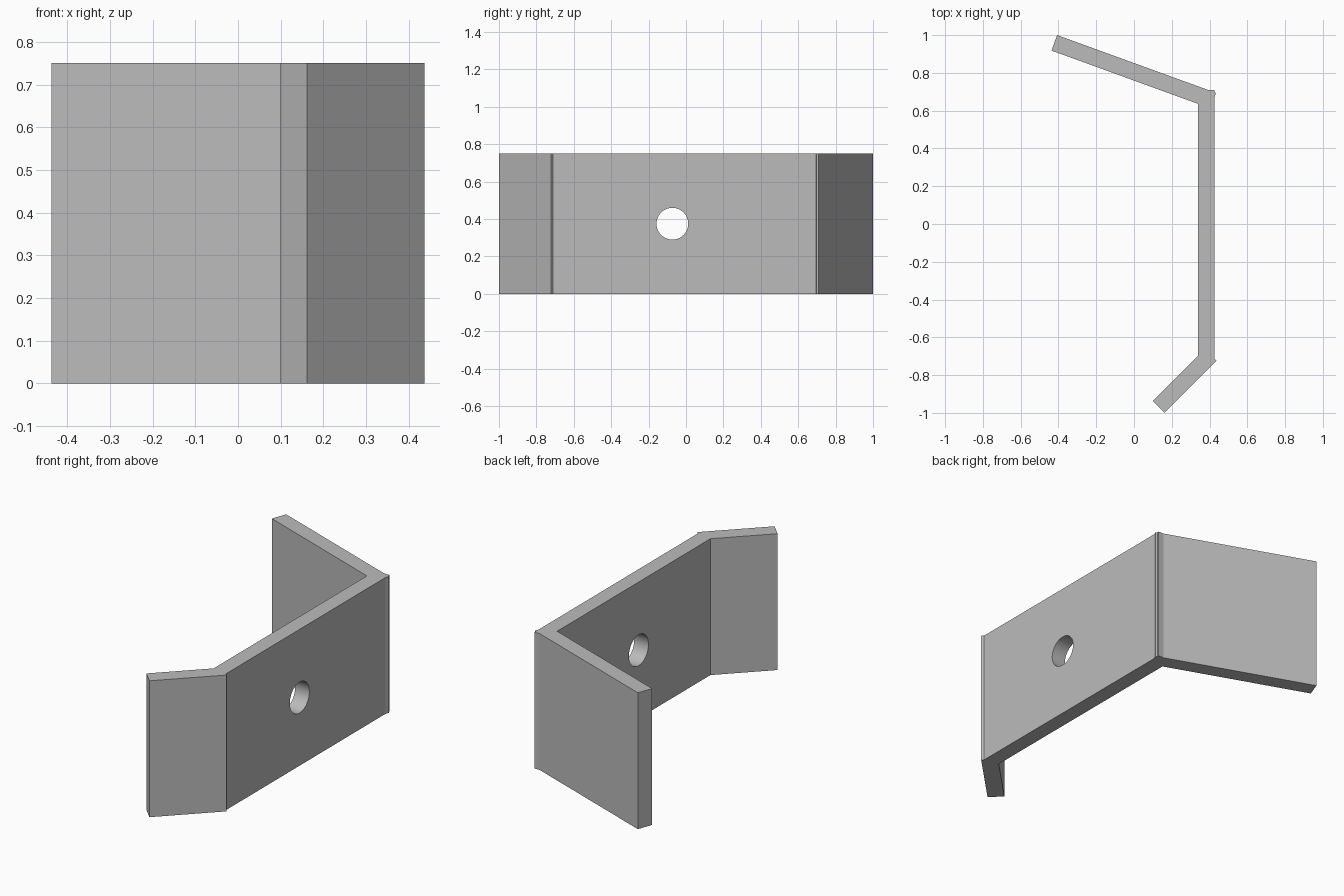
import bpy, bmesh, math

HEIGHT = 0.75

cube = bpy.data.objects.get("Cube")
if cube:
    bpy.data.objects.remove(cube, do_unlink=True)

# Plain grey metal
grey = bpy.data.materials.new("grey_metal")
grey.use_nodes = True
colour = (0.5, 0.5, 0.5, 1)
grey.diffuse_color = colour
grey.node_tree.nodes["Principled BSDF"].inputs["Base Color"].default_value = colour

# Bent strip outline seen from above: long wing, back plate, short wing
profile = [
    (-0.437, 0.918), (0.339, 0.636), (0.339, -0.696), (0.099, -0.937),
    (0.161, -1.0), (0.437, -0.723), (0.426, -0.712),
    (0.426, 0.672), (0.434, 0.694), (0.426, 0.697),
    (0.426, 0.709), (0.394, 0.709), (-0.407, 1.0),
]
bm = bmesh.new()
base = bm.faces.new([bm.verts.new((x, y, 0)) for x, y in profile])
top = bmesh.ops.extrude_face_region(bm, geom=[base])["geom"]
bmesh.ops.translate(bm, vec=(0, 0, HEIGHT),
                    verts=[v for v in top if isinstance(v, bmesh.types.BMVert)])
bmesh.ops.recalc_face_normals(bm, faces=bm.faces)
mesh = bpy.data.meshes.new("bent_bracket")
bm.to_mesh(mesh)
bm.free()
mesh.materials.append(grey)
bracket = bpy.data.objects.new("bent_bracket", mesh)
bpy.context.collection.objects.link(bracket)

# Round bolt hole through the back plate
bpy.ops.mesh.primitive_cylinder_add(vertices=48, radius=0.085, depth=0.3,
                                    location=(0.38, -0.073, HEIGHT / 2),
                                    rotation=(0, math.pi / 2, 0))
cutter = bpy.context.object
cutter.name = "hole_cutter"
cutter.data.materials.append(grey)
hole = bracket.modifiers.new("bolt_hole", 'BOOLEAN')
hole.operation = 'DIFFERENCE'
hole.solver = 'EXACT'
hole.object = cutter

# Bake the hole, then smooth its wall while keeping the bends sharp
bpy.ops.object.select_all(action='DESELECT')
bracket.select_set(True)
bpy.context.view_layer.objects.active = bracket
bpy.ops.object.modifier_apply(modifier=hole.name)
bpy.data.objects.remove(cutter, do_unlink=True)
bpy.ops.object.shade_smooth_by_angle(angle=math.radians(15))
